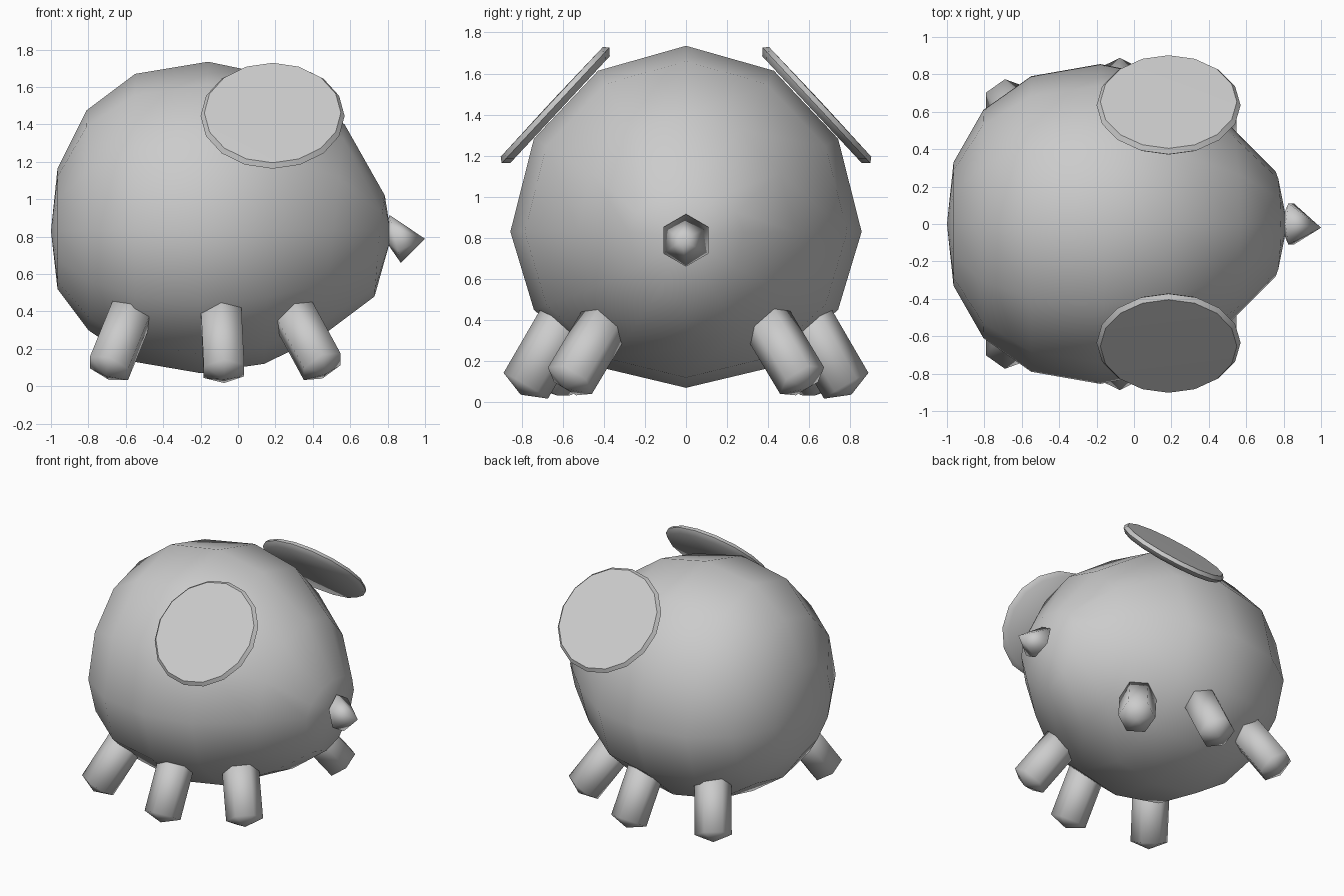
import bpy, bmesh, math
from mathutils import Vector

cube = bpy.data.objects.get("Cube")
if cube:
    bpy.data.objects.remove(cube, do_unlink=True)

grey = bpy.data.materials.new("plain_grey")
grey.use_nodes = True
grey.diffuse_color = (0.6, 0.6, 0.6, 1)
bsdf = next(n for n in grey.node_tree.nodes if n.type == 'BSDF_PRINCIPLED')
bsdf.inputs["Base Color"].default_value = (0.6, 0.6, 0.6, 1)
bsdf.inputs["Roughness"].default_value = 0.8


def loft(name, start, rings, end, sharp=None):
    """Skin a list of point rings, closed by a fan to a pole at each end."""
    bm = bmesh.new()
    loops = [[bm.verts.new(p) for p in ring] for ring in rings]
    n = len(loops[0])
    first, last = bm.verts.new(start), bm.verts.new(end)
    for i in range(n):
        j = (i + 1) % n
        bm.faces.new((first, loops[0][j], loops[0][i]))
        bm.faces.new((last, loops[-1][i], loops[-1][j]))
        for a, b in zip(loops, loops[1:]):
            bm.faces.new((a[i], a[j], b[j], b[i]))
    bmesh.ops.recalc_face_normals(bm, faces=bm.faces)
    mesh = bpy.data.meshes.new(name)
    bm.to_mesh(mesh)
    bm.free()
    mesh.materials.append(grey)
    obj = bpy.data.objects.new(name, mesh)
    bpy.context.collection.objects.link(obj)
    bpy.ops.object.select_all(action='DESELECT')
    obj.select_set(True)
    bpy.context.view_layer.objects.active = obj
    if sharp:
        bpy.ops.object.shade_smooth_by_angle(angle=math.radians(sharp))
    else:
        bpy.ops.object.shade_smooth()
    return obj


def circle(centre, axis, radius, sides):
    """Ring of points around an axis."""
    axis = Vector(axis).normalized()
    u = axis.cross(Vector((1, 0, 0))).normalized()
    v = axis.cross(u)
    return [Vector(centre) + radius * (math.cos(t) * u + math.sin(t) * v)
            for t in (math.tau * k / sides for k in range(sides))]


# Body: round sections along x (top x, top z, bottom x, bottom z, half width)
MID = 0.83
sections = [(-.965, 1.165, -.965, .52, .33), (-.81, 1.475, -.8, .3, .61),
            (-.55, 1.67, -.55, .13, .79), (-.16, 1.735, -.2, .07, .855),
            (.2, 1.66, .14, .12, .785), (.57, 1.4, .45, .27, .53),
            (.785, 1.02, .73, .48, .28)]
body_rings = []
for tx, tz, bx, bz, w in sections:
    ring = []
    for k in range(12):
        s, c = math.sin(math.tau * k / 12), math.cos(math.tau * k / 12)
        x = (tx + bx) / 2 + (tx - bx) / 2 * s
        z = MID + s * (tz - MID if s > 0 else MID - bz)
        ring.append((x, w * c, z))
    body_rings.append(ring)
loft("body", (-1, 0, MID), body_rings, (.82, 0, .8))

# Snout: six-sided tilted cone
base = []
for k in range(6):
    t = math.radians(90 + 60 * k)
    base.append((.84 - .03 * math.sin(t), .127 * math.cos(t), .788 + .128 * math.sin(t)))
loft("snout", (.78, 0, .79), [base], (1, -.02, .788))

# Ears and legs, mirrored on both sides
legs = {"front": ((.3, .4, .38), (.45, .565, .105)),
        "middle": ((-.09, .6, .39), (-.075, .78, .08)),
        "rear": ((-.57, .5, .39), (-.69, .665, .095))}
for side, label in ((-1, "right"), (1, "left")):
    normal = Vector((0, side * .73, .68)).normalized()
    centre = Vector((.185, side * .635, 1.445))
    profile = ((-.03, .355), (0, .385), (.025, .365))
    loft("ear_" + label, centre - .03 * normal,
         [circle(centre + d * normal, normal, r, 16) for d, r in profile],
         centre + .028 * normal, sharp=50)

    for name, (a, b) in legs.items():
        a, b = (Vector((p[0], side * p[1], p[2])) for p in (a, b))
        axis = (b - a).normalized()
        loft(name + "_leg_" + label, a - .08 * axis,
             [circle(a - .04 * axis, axis, .125, 6), circle(b, axis, .125, 6)],
             b + .05 * axis)
